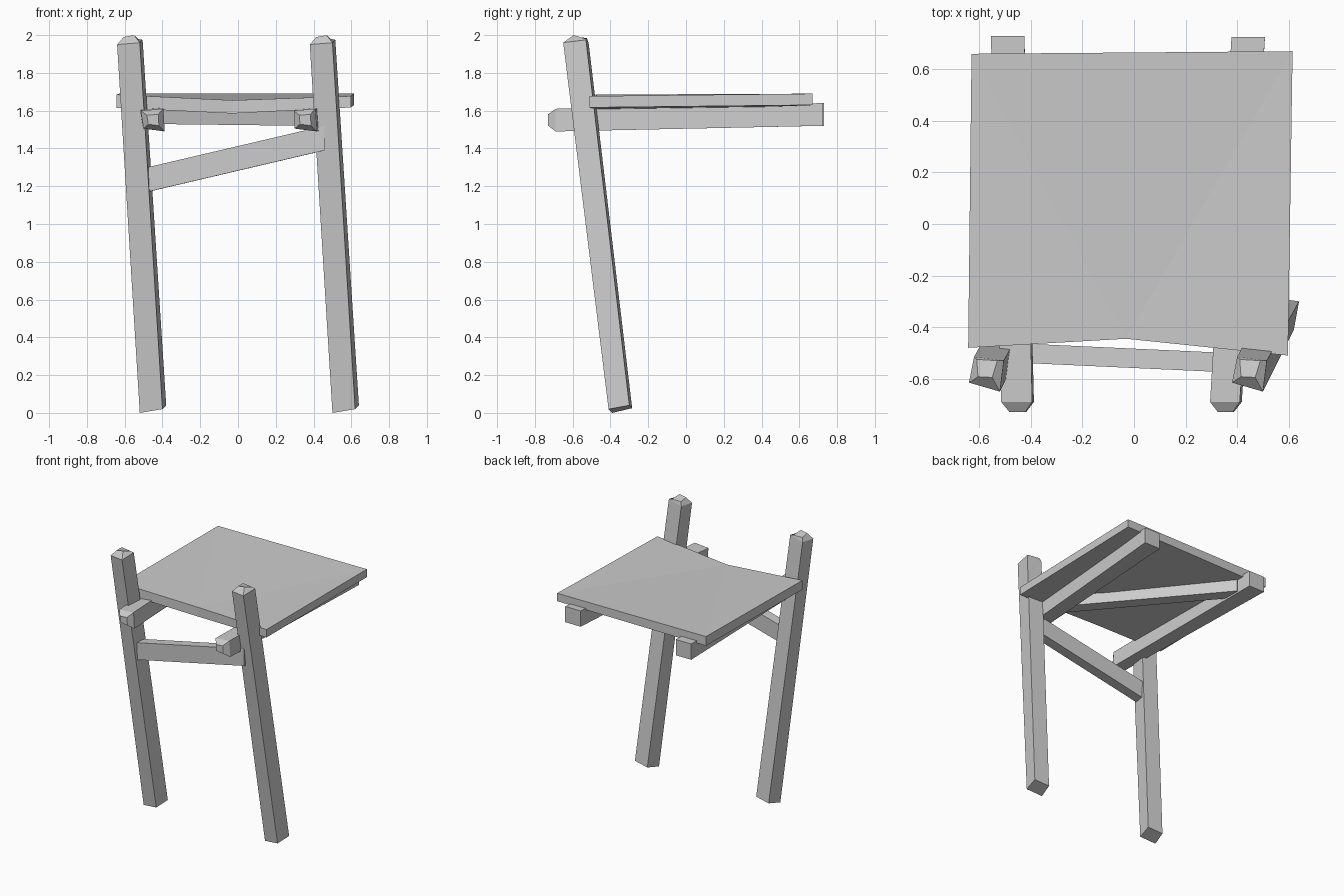
import bpy
from mathutils import Vector

if "Cube" in bpy.data.objects:
    bpy.data.objects.remove(bpy.data.objects["Cube"])


def loft(name, rings):
    """Closed flat-faced solid through matching rings of points."""
    n = len(rings[0])
    verts = [p for ring in rings for p in ring]
    faces = [tuple(range(n))[::-1], tuple(range(len(verts) - n, len(verts)))]
    for k in range(len(rings) - 1):
        for i in range(n):
            j = (i + 1) % n
            faces.append((k * n + i, k * n + j, (k + 1) * n + j, (k + 1) * n + i))
    mesh = bpy.data.meshes.new(name)
    mesh.from_pydata([tuple(v) for v in verts], [], faces)
    mesh.validate()
    obj = bpy.data.objects.new(name, mesh)
    bpy.context.collection.objects.link(obj)
    return obj


def beam(name, a, b, width, height):
    """Box section bar between two points, height kept vertical."""
    a, b = Vector(a), Vector(b)
    side = (b - a).cross(Vector((0, 0, 1))).normalized() * width / 2
    up = Vector((0, 0, height / 2))
    return loft(name, [[p - side - up, p - side + up, p + side + up, p + side - up]
                       for p in (a, b)])


# Leaning posts with chipped pointed tops
foot = [(-.52, -.39, 0), (-.40, -.41, .02), (-.38, -.30, .04), (-.495, -.285, .025)]
shoulder = [(-.64, -.615, 1.95), (-.52, -.65, 1.96), (-.505, -.53, 1.975), (-.62, -.515, 1.955)]
tip = [(-.605, -.592, 1.99), (-.55, -.595, 2.0), (-.53, -.53, 1.98), (-.61, -.525, 1.985)]
for name, dx in (("left_post", 0), ("right_post", 1.02)):
    loft(name, [[(x + dx, y, z) for x, y, z in ring] for ring in (foot, shoulder, tip)])


# Side rails with tapered front ends
def rail(name, front, back_x, back_y):
    mid = [sum(p[i] for p in front) / 4 for i in (0, 1)]
    nose = [(mid[0] + (x - mid[0]) * .5, -.73, mid[1] + (z - mid[1]) * .5) for x, z in front]
    ring = [(x, -.69, z) for x, z in front]
    back = [(back_x + sx * .065, back_y, 1.58 + sz * .06)
            for sx, sz in ((-1, 1), (1, 1), (1, -1), (-1, -1))]
    loft(name, [nose, ring, back])


rail("left_rail", [(-.515, 1.60), (-.395, 1.61), (-.388, 1.49), (-.50, 1.505)], -.49, .73)
rail("right_rail", [(.295, 1.60), (.41, 1.61), (.418, 1.49), (.30, 1.505)], .443, .725)

# Slab top with a notched, sagging front edge
outline = [(-.643, -.48, 1.685), (-.03, -.445, 1.655), (.597, -.51, 1.677),
           (.615, .67, 1.69), (-.63, .66, 1.69)]
drops = (.07, .07, .06, .06, .07)
loft("slab", [[(x, y, z - d) for (x, y, z), d in zip(outline, drops)], outline])

# Slanted front crossbar between the posts
beam("front_crossbar", (-.50, -.498, 1.23), (.46, -.542, 1.455), .075, .13)

# Diagonal brace under the slab
beam("under_brace", (.38, -.38, 1.57), (-.45, .58, 1.58), .09, .10)

# Make all faces point outward
import bmesh
for obj in bpy.context.collection.objects:
    bm = bmesh.new()
    bm.from_mesh(obj.data)
    if obj.name == "slab":
        bmesh.ops.triangulate(bm, faces=[f for f in bm.faces if len(f.verts) == 5])
    bmesh.ops.recalc_face_normals(bm, faces=bm.faces)
    bm.to_mesh(obj.data)
    bm.free()
